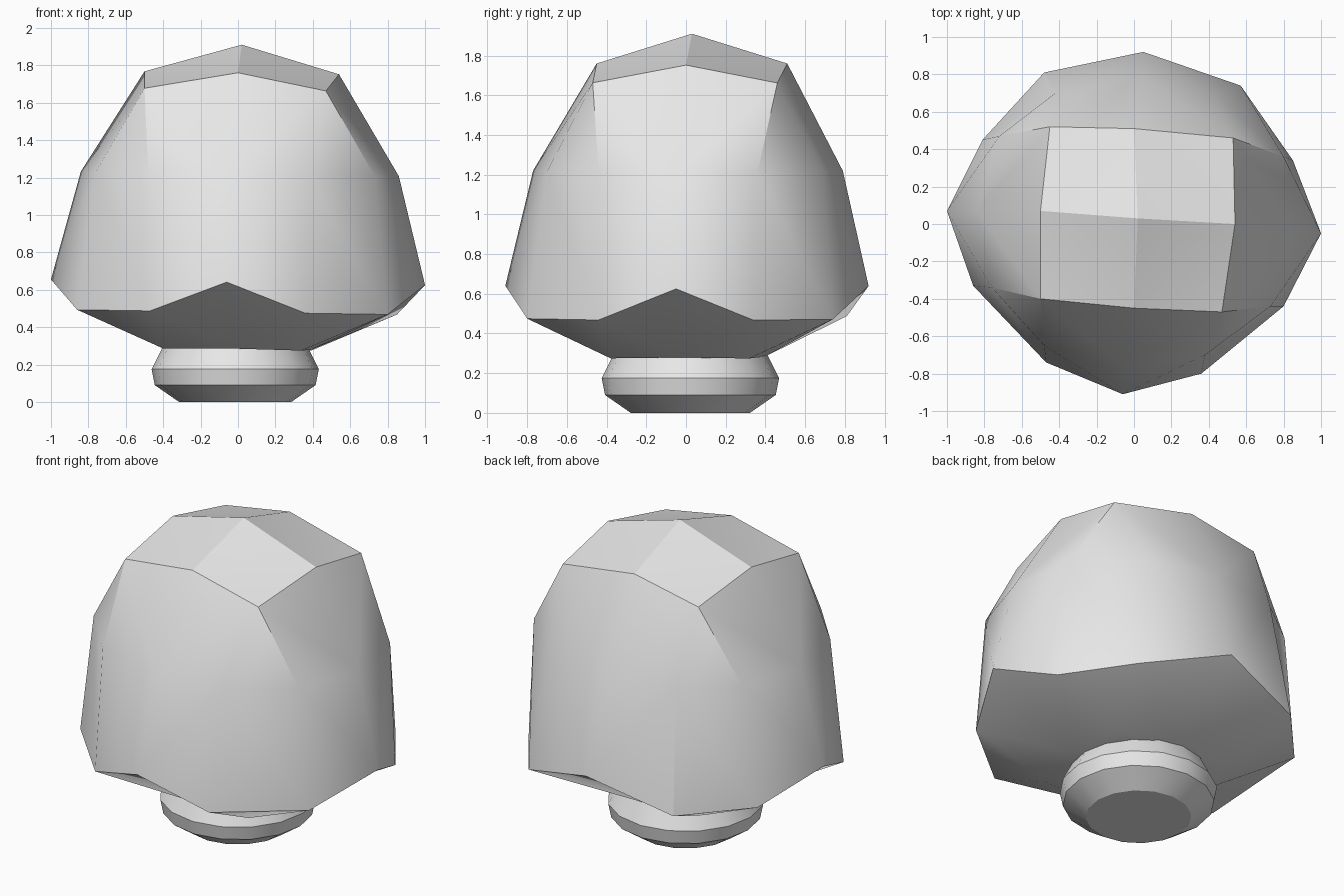
import bpy, bmesh, math

cube = bpy.data.objects.get("Cube")
if cube:
    bpy.data.objects.remove(cube, do_unlink=True)

grey = bpy.data.materials.new("plain grey")
grey.use_nodes = True
grey.diffuse_color = (0.8, 0.8, 0.8, 1)
grey.node_tree.nodes["Principled BSDF"].inputs["Base Color"].default_value = (0.8, 0.8, 0.8, 1)


def finish(bm, name):
    """Turn a bmesh into a smooth object with sharp edges kept."""
    bmesh.ops.recalc_face_normals(bm, faces=bm.faces)
    mesh = bpy.data.meshes.new(name)
    bm.to_mesh(mesh)
    bm.free()
    mesh.materials.append(grey)
    obj = bpy.data.objects.new(name, mesh)
    bpy.context.collection.objects.link(obj)
    bpy.ops.object.select_all(action='DESELECT')
    obj.select_set(True)
    bpy.context.view_layer.objects.active = obj
    bpy.ops.object.shade_smooth_by_angle(angle=math.radians(30))
    return obj


# Faceted head outlines, listed side by side: front, right, back, left
# Belly and waist hold start, middle and end of each side
belly = [(-.47, -.74), (-.06, -.91), (.36, -.80), (.80, -.44), (1.0, -.05), (.85, .34),
         (.57, .74), (.05, .92), (-.48, .81), (-.81, .45), (-1.0, .07), (-.86, -.33)]
waist = [(-.48, -.65), (-.05, -.77), (.38, -.70), (.73, -.44), (.86, -.04), (.80, .36),
         (.43, .69), (.04, .79), (-.42, .70), (-.72, .47), (-.84, .07), (-.76, -.34)]
# Crown and underside hold the corner and then the middle of each side
crown = [(-.50, -.40), (0, -.45), (.47, -.47), (.54, 0),
         (.53, .46), (0, .51), (-.45, .52), (-.50, .07)]
under = [(-.40, -.36), (-.02, -.40), (.34, -.38), (.39, -.02),
         (.39, .32), (0, .40), (-.35, .36), (-.40, .02)]

bm = bmesh.new()


def ring(points, step, z, z_middle):
    """Add a ring whose side middles sit at their own height."""
    return [bm.verts.new((x, y, (z_middle if i % step == 1 else z) - .015 * x))
            for i, (x, y) in enumerate(points)]


low = ring(belly, 3, .48, .64)
mid = ring(waist, 3, 1.22, 1.22)
top = ring(crown, 2, 1.67, 1.76)
bot = ring(under, 2, .28, .285)
peak = bm.verts.new((.02, .03, 1.91))
base = bm.verts.new((0, 0, .285))


def tri(*verts):
    bm.faces.new(verts)


for s in range(4):
    a, m, b = 3 * s, 3 * s + 1, 3 * s + 2
    nxt = (b + 1) % 12
    c, t, d = 2 * s, 2 * s + 1, (2 * s + 2) % 8
    # Both halves of the side panel, creased towards its middle
    for end, corner in ((a, c), (b, d)):
        tri(top[corner], top[t], mid[m])
        tri(top[corner], mid[m], mid[end])
        tri(mid[end], mid[m], low[m])
        tri(mid[end], low[m], low[end])
        tri(low[end], low[m], bot[t])
        tri(low[end], bot[t], bot[corner])
    # Narrow corner panel
    tri(top[d], mid[b], mid[nxt])
    tri(mid[b], low[b], low[nxt])
    tri(mid[b], low[nxt], mid[nxt])
    tri(low[b], low[nxt], bot[d])
    # Low pyramid on top and flat underside
    after = (t + 2) % 8
    tri(top[t], top[d], top[after])
    tri(top[t], top[after], peak)
    tri(bot[t], bot[d], base)
    tri(bot[c], bot[t], base)
finish(bm, "faceted_head")

# Round foot with a bevelled rim, running up into the head
bm = bmesh.new()
sides = 16
rings = []
for r, z in ((.30, 0), (.43, .09), (.447, .175), (.385, .30)):
    rings.append([bm.verts.new((r * math.cos(k * math.tau / sides) - .015,
                                r * math.sin(k * math.tau / sides) + .022, z))
                  for k in range(sides)])
for lower, upper in zip(rings, rings[1:]):
    for k in range(sides):
        j = (k + 1) % sides
        bm.faces.new((lower[k], lower[j], upper[j], upper[k]))
bm.faces.new(rings[0])
bm.faces.new(rings[-1])
finish(bm, "round_foot")
